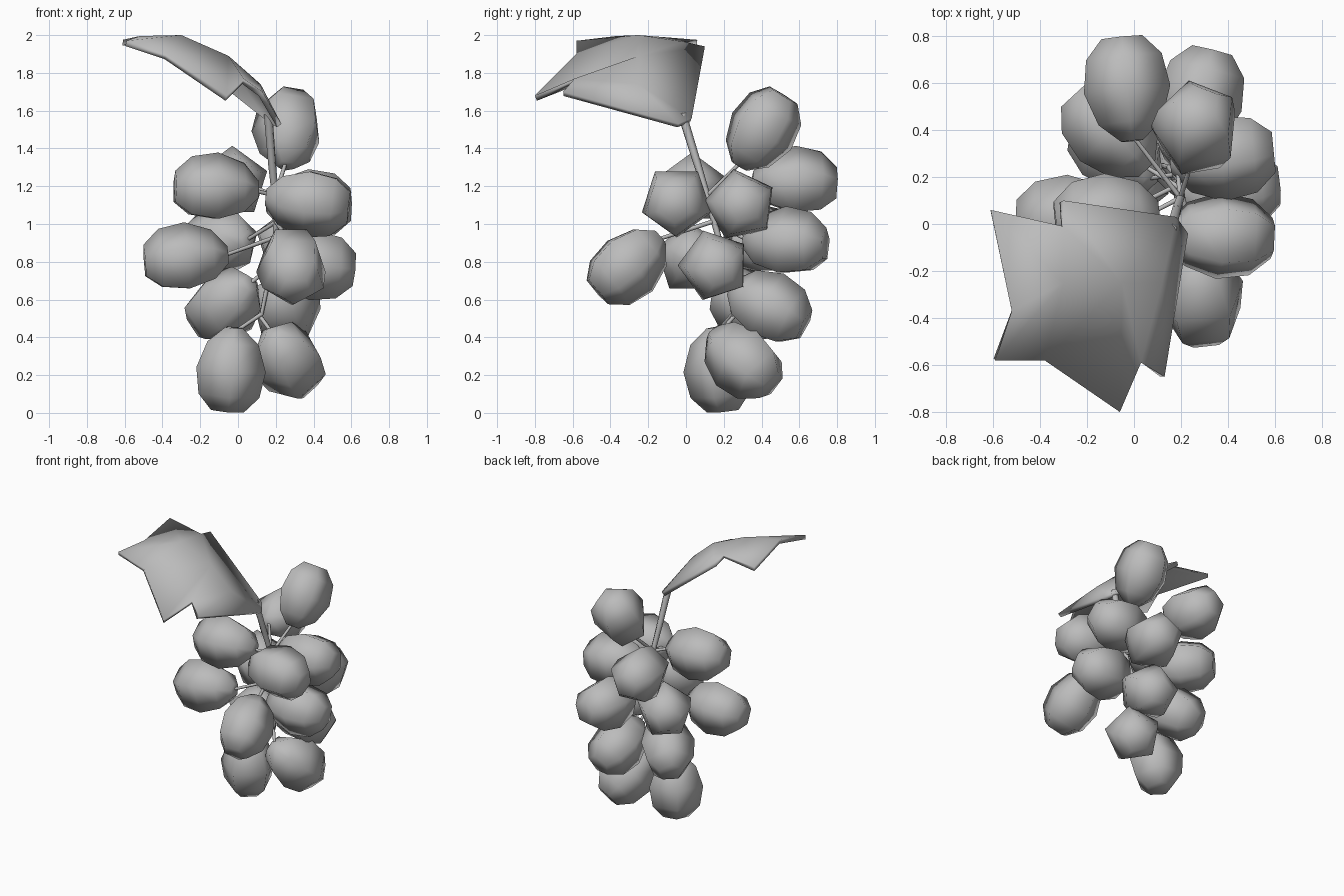
import bpy, bmesh, math
from mathutils import Vector, Matrix

cube = bpy.data.objects.get("Cube")
if cube:
    bpy.data.objects.remove(cube, do_unlink=True)

grey = bpy.data.materials.new("plain_grey")
grey.use_nodes = True
grey.diffuse_color = (0.5, 0.5, 0.5, 1)
grey.node_tree.nodes["Principled BSDF"].inputs["Base Color"].default_value = (0.5, 0.5, 0.5, 1)


def add_mesh(name, bm):
    mesh = bpy.data.meshes.new(name)
    bm.to_mesh(mesh)
    bm.free()
    mesh.materials.append(grey)
    obj = bpy.data.objects.new(name, mesh)
    bpy.context.collection.objects.link(obj)
    return obj


def smooth(obj, degrees):
    bpy.ops.object.select_all(action='DESELECT')
    obj.select_set(True)
    bpy.context.view_layer.objects.active = obj
    bpy.ops.object.shade_smooth_by_angle(angle=math.radians(degrees))


# Grape: five-sided lathe, long axis from the stem outwards
PROFILE = [(-0.228, 0.05), (-0.15, 0.143), (-0.01, 0.194), (0.13, 0.17), (0.215, 0.092)]
SIDES = 5


def grape(name, centre, axis, roll):
    axis = Vector(axis).normalized()
    side = axis.cross(Vector((0, 0, 1))).normalized()
    up = side.cross(axis)
    bm = bmesh.new()
    rings = []
    for along, radius in PROFILE:
        ring = []
        for i in range(SIDES):
            a = math.radians(roll) + i * math.tau / SIDES
            offset = axis * along + (up * math.cos(a) + side * math.sin(a)) * radius
            ring.append(bm.verts.new(Vector(centre) + offset))
        rings.append(ring)
    for low, high in zip(rings, rings[1:]):
        for i in range(SIDES):
            j = (i + 1) % SIDES
            bm.faces.new((low[i], low[j], high[j], high[i]))
    bm.faces.new(rings[0])
    bm.faces.new(rings[-1])
    bmesh.ops.recalc_face_normals(bm, faces=bm.faces)
    smooth(add_mesh(name, bm), 80)


# Stems: six-sided tubes along a path
def stem(name, points, start, end):
    bm = bmesh.new()
    count = len(points) - 1
    for k in range(count):
        p, q = Vector(points[k]), Vector(points[k + 1])
        r1 = start + (end - start) * k / count
        r2 = start + (end - start) * (k + 1) / count
        turn = (q - p).to_track_quat('Z', 'Y').to_matrix().to_4x4()
        bmesh.ops.create_cone(bm, cap_ends=True, segments=6, radius1=r1, radius2=r2,
                              depth=(q - p).length * 1.03,
                              matrix=Matrix.Translation((p + q) / 2) @ turn)
    smooth(add_mesh(name, bm), 65)


MAIN = [Vector(p) for p in [(0.16, -0.02, 1.58), (0.18, 0.06, 1.32), (0.2, 0.12, 1.12),
                            (0.2, 0.18, 0.9), (0.15, 0.24, 0.65), (0.12, 0.25, 0.5)]]


def on_main(z):
    z = min(max(z, 0.5), 1.15)
    for p, q in zip(MAIN, MAIN[1:]):
        if q.z <= z <= p.z:
            return p.lerp(q, (p.z - z) / (p.z - q.z))
    return MAIN[-1]


stem("main_stem", MAIN, 0.024, 0.01)

# name: centre, axis, roll
GRAPES = {
    "top_back": ((0.265, 0.4, 1.5), (0.05, 0.5, 0.8), -18),
    "upper_right": ((-0.12, 0.03, 1.185), (-1, -0.1, 0.03), 0),
    "upper_left": ((0.375, -0.05, 1.12), (1, -0.05, -0.12), 180),
    "upper_back_left": ((0.38, 0.29, 1.1), (1, 0.1, 0), 11),
    "upper_back": ((-0.03, 0.58, 1.22), (-0.1, 1, -0.05), 0),
    "middle_left": ((0.4, 0.15, 0.78), (1, 0.1, -0.1), 18),
    "middle_back_left": ((0.28, 0.53, 0.9), (0.25, 1, -0.05), 0),
    "middle_back_right": ((-0.1, 0.4, 0.91), (-0.6, 0.65, 0), 0),
    "middle_right": ((-0.28, 0.025, 0.815), (-1, -0.05, -0.08), 0),
    "middle_front": ((0.285, -0.31, 0.785), (0.08, -0.72, -0.62), 36),
    "lower_right": ((-0.07, 0.32, 0.575), (-0.6, 0.65, -0.5), 0),
    "lower_back": ((0.25, 0.44, 0.56), (0.2, 1, -0.52), 0),
    "bottom_left": ((0.265, 0.3, 0.28), (0.28, 0.55, -0.5), 15),
    "bottom_front": ((-0.04, 0.18, 0.225), (-0.08, 0.1, -1), 0),
}
for label, (centre, axis, roll) in GRAPES.items():
    grape(label + "_grape", centre, axis, roll)
    inner = Vector(centre) - Vector(axis).normalized() * 0.2
    stem(label + "_stalk", [on_main(inner.z + 0.1), inner], 0.012, 0.01)

# Leaf: jagged outline joined to a raised midrib
OUTLINE = [(-0.61, 0.06, 1.975), (-0.3, -0.01, 1.965), (-0.3, 0.1, 1.94), (0.18, 0.03, 1.56),
           (0.23, -0.04, 1.53), (0.13, -0.65, 1.7), (0.03, -0.59, 1.77), (-0.06, -0.8, 1.68),
           (-0.38, -0.58, 1.9), (-0.59, -0.58, 1.97), (-0.52, -0.37, 1.995)]
MIDRIB = [(-0.3, -0.25, 2.0), (-0.05, -0.25, 1.89), (0.12, -0.25, 1.74)]
bm = bmesh.new()
edge = [bm.verts.new(p) for p in OUTLINE]
tip, mid, base = [bm.verts.new(p) for p in MIDRIB]
for hub, chain in ((tip, [mid] + edge[8:] + edge[:2] + [mid]),
                   (mid, edge[1:4] + [base]),
                   (base, edge[3:7] + [mid]),
                   (mid, edge[6:9])):
    for a, b in zip(chain, chain[1:]):
        bm.faces.new((hub, b, a))
bmesh.ops.recalc_face_normals(bm, faces=bm.faces)
if sum(f.normal.z for f in bm.faces) < 0:
    bmesh.ops.reverse_faces(bm, faces=bm.faces)
leaf = add_mesh("leaf", bm)
solid = leaf.modifiers.new("thickness", 'SOLIDIFY')
solid.thickness = 0.03
solid.offset = -1
smooth(leaf, 60)
